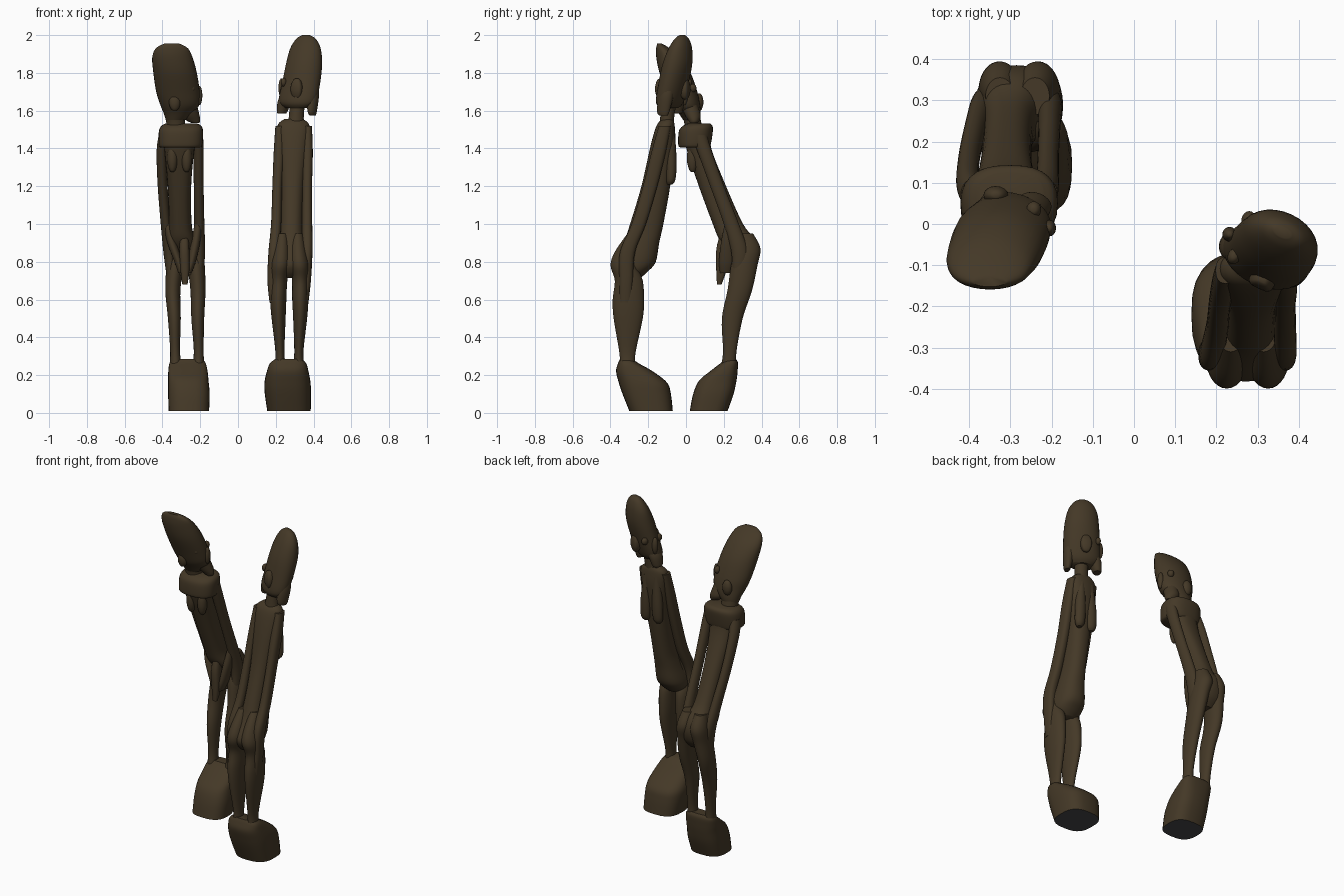
import bpy, bmesh, math

def material(name, rgb):
    m = bpy.data.materials.new(name)
    m.diffuse_color = (*rgb, 1)
    return m

WOOD = material("dark wood", (0.058, 0.040, 0.020))
GREY = material("grey underside", (0.06, 0.062, 0.065))

def spline(a, b, c, d, t):
    return tuple(0.5 * (2 * q + (r - p) * t + (2 * p - 5 * q + 4 * r - s) * t * t
                 + (3 * q - p - 3 * r + s) * t ** 3) for p, q, r, s in zip(a, b, c, d))

def loft(name, secs, yaw=0, power=2.0, n=28, steps=5, under=False):
    """Skin through horizontal sections (z, x, y, x radius, y radius)."""
    rows = []
    for i in range(len(secs) - 1):
        a, d = secs[max(i - 1, 0)], secs[min(i + 2, len(secs) - 1)]
        rows += [spline(a, secs[i], secs[i + 1], d, k / steps) for k in range(steps)]
    rows.append(secs[-1])
    cy, sy = math.cos(math.radians(yaw)), math.sin(math.radians(yaw))
    bm = bmesh.new()
    rings = []
    for z, x, y, rx, ry in rows:
        ring = []
        for k in range(n):
            c, s = math.cos(2 * math.pi * k / n), math.sin(2 * math.pi * k / n)
            u = rx * math.copysign(abs(c) ** (2 / power), c)
            v = ry * math.copysign(abs(s) ** (2 / power), s)
            ring.append(bm.verts.new((x + u * cy - v * sy, y + u * sy + v * cy, z)))
        rings.append(ring)
    for p, q in zip(rings, rings[1:]):
        for k in range(n):
            bm.faces.new((p[k], p[(k + 1) % n], q[(k + 1) % n], q[k]))
    cap = bm.faces.new(rings[0][::-1])
    bm.faces.new(rings[-1])
    if under:
        cap.material_index = 1
    bmesh.ops.recalc_face_normals(bm, faces=bm.faces)
    me = bpy.data.meshes.new(name)
    bm.to_mesh(me)
    bm.free()
    me.materials.append(WOOD)
    me.materials.append(GREY)
    ob = bpy.data.objects.new(name, me)
    bpy.context.collection.objects.link(ob)
    bpy.ops.object.select_all(action='DESELECT')
    ob.select_set(True)
    bpy.context.view_layer.objects.active = ob
    bpy.ops.object.shade_smooth_by_angle(angle=math.radians(45))
    return ob

def blob(name, x, y, z, rx, ry, rz, yaw=0, power=2.0):
    """Closed rounded lump."""
    prof = [(-1, .25), (-.85, .6), (-.4, .93), (0, 1), (.4, .93), (.85, .6), (1, .25)]
    return loft(name, [(z + h * rz, x, y, rx * r, ry * r) for h, r in prof],
                yaw, power, n=16, steps=2)

# ---------- left figure, facing the front ----------
loft("left_base", [(.01, -.26, .12, .107, .10), (.10, -.26, .145, .11, .107),
     (.17, -.263, .168, .107, .099), (.22, -.265, .2, .104, .073),
     (.265, -.267, .23, .095, .045), (.285, -.267, .235, .075, .03)], power=2.8, under=True)
loft("left_torso", [(1.5, -.305, .06, .10, .07), (1.4, -.31, .068, .08, .066),
     (1.2, -.31, .14, .062, .072), (1.0, -.305, .222, .06, .08), (.92, -.298, .27, .072, .095),
     (.85, -.285, .305, .085, .08), (.78, -.28, .305, .08, .065), (.73, -.28, .29, .05, .04)], power=2.4)
loft("left_shoulder_band", [(1.405, -.305, .045, .105, .076), (1.42, -.304, .045, .116, .086),
     (1.49, -.302, .052, .117, .09), (1.52, -.30, .062, .105, .078), (1.533, -.30, .07, .08, .055)], power=2.5)
loft("left_neck", [(1.48, -.325, .045, .055, .05), (1.54, -.33, .035, .05, .045), (1.62, -.33, .015, .06, .05)])
loft("left_head", [(1.55, -.33, .03, .052, .045), (1.585, -.318, .02, .075, .058),
     (1.63, -.308, .002, .103, .072), (1.7, -.318, -.02, .115, .08), (1.8, -.333, -.058, .115, .082),
     (1.88, -.347, -.093, .107, .064), (1.93, -.35, -.122, .085, .036), (1.955, -.35, -.14, .04, .012)])
loft("left_beard", [(1.535, -.225, .042, .02, .02), (1.55, -.238, .042, .038, .03),
     (1.58, -.25, .035, .045, .042), (1.64, -.26, .012, .04, .045)])
for side, x, legx in (("a", 0, (-.325, -.325, -.333, -.345, -.337, -.333, -.33)),
                      ("b", 1, (-.24, -.235, -.222, -.212, -.213, -.208, -.21))):
    legs = [(.95, .31, .035, .045), (.87, .328, .05, .066), (.78, .308, .046, .07),
            (.65, .285, .04, .065), (.5, .245, .034, .055), (.33, .232, .026, .036), (.24, .225, .032, .04)]
    loft("left_leg_" + side, [(z, lx, y, rx, ry) for lx, (z, y, rx, ry) in zip(legx, legs)])
    ax = ((-.39, -.403, -.399, -.382, -.365, -.355), (-.215, -.21, -.208, -.205, -.204, -.208))[x]
    arms = [(1.47, .07, .03, .04), (1.38, .1, .028, .038), (1.2, .165, .026, .037),
            (1.0, .24, .027, .04), (.85, .285, .03, .045), (.72, .28, .022, .035)]
    loft("left_arm_" + side, [(z, lx, y, rx, ry) for lx, (z, y, rx, ry) in zip(ax, arms)])
    # forearm reaching forward to the lap
    loft("left_forearm_" + side, [(1.0, (-.375, -.21)[x], .235, .02, .03),
         (.9, (-.35, -.225)[x], .22, .024, .035), (.8, (-.315, -.245)[x], .215, .022, .04),
         (.74, (-.30, -.262)[x], .21, .016, .03)])
    blob("left_chest_" + side, (-.347, -.272)[x], .035, 1.35, .028, .03, .075)
    blob("left_ear_" + side, -.335, (-.07, .07)[x], 1.645, .03, .022, .045)
    blob("left_eye_" + side, -.243, (-.065, .035)[x], 1.72, .018, .02, .022)
loft("left_lap_piece", [(.975, -.285, .22, .02, .03), (.87, -.284, .197, .026, .036),
     (.76, -.281, .188, .024, .028), (.68, -.281, .176, .014, .012)], power=2.6)
blob("left_nose", -.205, -.01, 1.68, .016, .02, .05)

# ---------- right figure, facing the back ----------
YAW = -25
loft("right_base", [(.01, .27, -.185, .115, .115), (.10, .264, -.208, .122, .128),
     (.16, .262, -.228, .122, .128), (.22, .263, -.273, .11, .097),
     (.262, .265, -.305, .096, .055), (.285, .267, -.315, .07, .035)], power=2.8, under=True)
loft("right_torso", [(1.555, .295, -.098, .05, .03), (1.52, .294, -.108, .085, .048),
     (1.42, .293, -.122, .082, .064), (1.2, .288, -.16, .064, .076), (1.0, .284, -.208, .062, .088),
     (.9, .28, -.236, .072, .094), (.8, .272, -.27, .086, .11), (.75, .27, -.285, .08, .085),
     (.715, .27, -.29, .05, .05)], power=2.3)
loft("right_neck", [(1.5, .3, -.105, .06, .04), (1.56, .308, -.1, .04, .037), (1.66, .315, -.088, .042, .04)])
loft("right_head", [(1.615, .315, -.09, .07, .045), (1.65, .315, -.085, .105, .066),
     (1.75, .335, -.065, .106, .073), (1.85, .35, -.045, .1, .073), (1.93, .357, -.03, .085, .056),
     (1.98, .36, -.022, .055, .033), (2.0, .36, -.02, .022, .012)], yaw=YAW)
loft("right_beard", [(1.585, .232, -.05, .022, .028), (1.6, .235, -.05, .028, .034),
     (1.65, .247, -.05, .035, .042), (1.7, .265, -.05, .03, .035)], yaw=YAW)
loft("right_hair_flap", [(1.575, .395, -.12, .014, .025), (1.6, .393, -.12, .022, .036),
     (1.68, .395, -.105, .032, .04), (1.76, .395, -.09, .025, .03)], yaw=YAW)
for side, x, legx in (("a", 0, (.235, .23, .225, .217, .213, .215, .222, .222)),
                      ("b", 1, (.315, .32, .325, .33, .33, .329, .322, .322))):
    legs = [(.95, -.27, .03, .04), (.85, -.308, .044, .07), (.78, -.328, .05, .071),
            (.7, -.303, .044, .074), (.6, -.305, .043, .083), (.5, -.306, .037, .077),
            (.32, -.31, .024, .043), (.24, -.31, .032, .04)]
    loft("right_leg_" + side, [(z, lx, y, rx, ry) for lx, (z, y, rx, ry) in zip(legx, legs)])
    ax = ((.222, .217, .208, .202, .189, .181, .187), (.367, .368, .366, .366, .366, .361, .353))[x]
    arms = [(1.52, -.112, .024, .032), (1.38, -.145, .028, .038), (1.2, -.19, .026, .038),
            (1.0, -.25, .027, .038), (.85, -.31, .028, .04), (.7, -.317, .025, .036), (.585, -.32, .02, .032)]
    loft("right_arm_" + side, [(z, lx, y, rx, ry) for lx, (z, y, rx, ry) in zip(ax, arms)], power=2.4)
    loft("right_breast_" + side, [(1.21, (.25, .335)[x], -.085, .014, .014), (1.24, (.25, .335)[x], -.08, .03, .025),
         (1.34, (.253, .332)[x], -.078, .032, .028), (1.5, (.26, .325)[x], -.085, .022, .025)])
    blob("right_ear_" + side, (.312, .352)[x], (-.135, -.005)[x], 1.715, .032, .024, .055, YAW, 3.5)
    blob("right_eye_" + side, (.243, .277)[x], (-.078, .012)[x], 1.75, .016, .02, .022, YAW)
blob("right_nose", .232, -.025, 1.72, .018, .018, .05, YAW)
